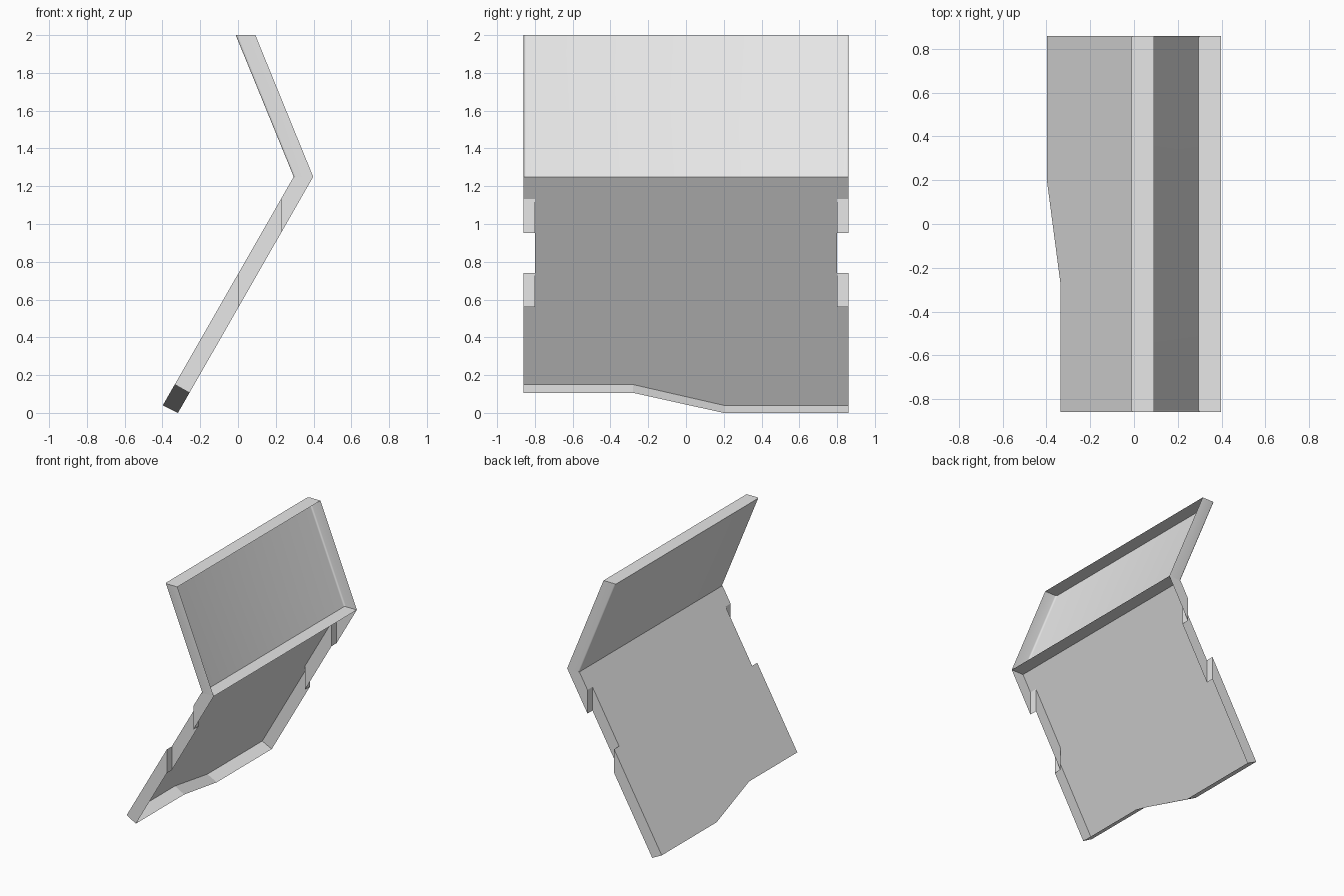
import bpy
import bmesh

cube = bpy.data.objects.get("Cube")
if cube:
    bpy.data.objects.remove(cube, do_unlink=True)

GREY = (0.8, 0.8, 0.8, 1)
grey = bpy.data.materials.new("light grey")
grey.use_nodes = True
grey.diffuse_color = GREY
grey.node_tree.nodes["Principled BSDF"].inputs["Base Color"].default_value = GREY

HALF = 0.86           # half the panel width
INNER, OUTER = 0.295, 0.398   # bend line: closed skin and open rim
BEND_Z, SLOPE = 1.25, 1.746


def open_tray(name, skin, rim, skip=(), fillet=0):
    """Closed skin with walls up to an open rim; skip lists walls left out."""
    bm = bmesh.new()
    low = [bm.verts.new(p) for p in skin]
    high = [bm.verts.new(p) for p in rim]
    floor = bm.faces.new(low)
    count = len(low)
    for i in range(count):
        if i not in skip:
            j = (i + 1) % count
            bm.faces.new((low[j], low[i], high[i], high[j]))
    # skin faces -x, walls face outwards
    floor.normal_update()
    if floor.normal.x > 0:
        bmesh.ops.reverse_faces(bm, faces=bm.faces[:])
    if fillet:
        ends = [e for e in floor.edges
                if all(abs(abs(v.co.y) - HALF) < 1e-4 for v in e.verts)
                and e.verts[0].co.y * e.verts[1].co.y > 0]
        bmesh.ops.bevel(bm, geom=ends, offset=fillet, segments=4,
                        profile=0.5, affect='EDGES')
    mesh = bpy.data.meshes.new(name)
    bm.to_mesh(mesh)
    bm.free()
    mesh.materials.append(grey)
    obj = bpy.data.objects.new(name, mesh)
    bpy.context.collection.objects.link(obj)
    return obj


# Lower panel outline: (skin x, rim x, y), with a notch on each side
side = [(INNER, OUTER, HALF), (0.227, 0.227, HALF), (0.227, 0.227, 0.8),
        (0.003, 0.003, 0.8), (0.003, 0.003, HALF)]
foot = [(-0.398, -0.318, HALF), (-0.398, -0.318, 0.2),
        (-0.335, -0.257, -0.28), (-0.335, -0.257, -HALF)]
outline = side + foot + [(a, b, -y) for a, b, y in reversed(side)]
open_tray("lower_panel",
          [(a, y, BEND_Z + (a - INNER) * SLOPE) for a, b, y in outline],
          [(b, y, BEND_Z + (b - OUTER) * SLOPE) for a, b, y in outline])


# Upper panel: leaning tray with softly rounded end edges
def upper_ring(bottom_x, top_x):
    return [(bottom_x, HALF, BEND_Z), (bottom_x, -HALF, BEND_Z),
            (top_x, -HALF, 2), (top_x, HALF, 2)]


upper = open_tray("upper_panel", upper_ring(INNER, -0.012),
                  upper_ring(OUTER, 0.092), skip=(0,), fillet=0.012)
bpy.ops.object.select_all(action='DESELECT')
upper.select_set(True)
bpy.context.view_layer.objects.active = upper
bpy.ops.object.shade_smooth_by_angle(angle=0.7)
